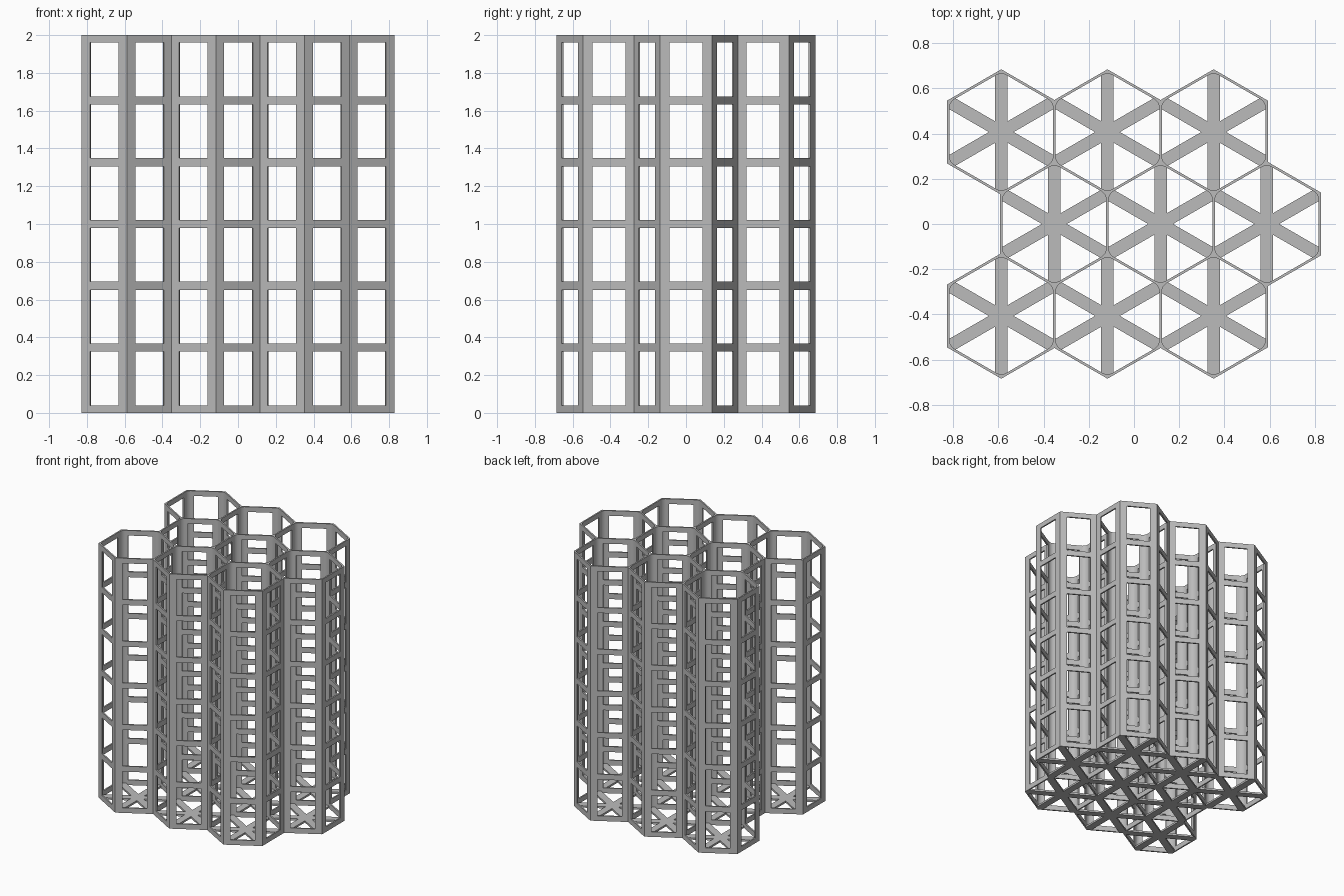
import bpy, bmesh
from math import pi, cos, sin, sqrt, tan
from mathutils import Vector

if "Cube" in bpy.data.objects:
    bpy.data.objects.remove(bpy.data.objects["Cube"], do_unlink=True)

APOTHEM, WALL = 0.2405, 0.011        # outer cell size and wall thickness
PITCH = 2 * APOTHEM - WALL           # neighbours share one wall
ROW = PITCH * sqrt(3) / 2
HALF_WINDOW, FILLET = 0.0875, 0.045
HEIGHT, END_RAIL, MID_RAIL, WINDOWS = 2.0, 0.04, 0.043, 6
ARM, FLOOR = 0.055, 0.015            # floor star

grey = bpy.data.materials.new("plain_grey")
grey.use_nodes = True
colour = (0.5, 0.5, 0.5, 1)
grey.diffuse_color = colour
grey.node_tree.nodes["Principled BSDF"].inputs["Base Color"].default_value = colour


def polar(radius, angle):
    return Vector((cos(angle), sin(angle))) * radius


def on_wall(depth, along, angle):
    """Point on a wall: distance from the cell axis, then along the wall."""
    return polar(depth, angle) + polar(along, angle + pi / 2)


def prism(bm, points, low, high):
    ring = [[bm.verts.new((p.x, p.y, z)) for p in points] for z in (low, high)]
    bm.faces.new(ring[0][::-1])
    bm.faces.new(ring[1])
    for i in range(len(points)):
        j = (i + 1) % len(points)
        bm.faces.new((ring[0][i], ring[0][j], ring[1][j], ring[1][i]))


def finish(bm, name):
    mesh = bpy.data.meshes.new(name)
    bm.to_mesh(mesh)
    bm.free()
    mesh.materials.append(grey)
    obj = bpy.data.objects.new(name, mesh)
    bpy.context.collection.objects.link(obj)


def post_profile(angle):
    """Angled post between two walls, rounded on the inside."""
    nxt, inner = angle + pi / 3, APOTHEM - WALL
    corner = angle + pi / 6
    centre = polar((inner - FILLET) / cos(pi / 6), corner)
    arc = [centre + polar(FILLET, nxt - pi / 3 * k / 6) for k in range(7)]
    return [on_wall(APOTHEM, HALF_WINDOW, angle), polar(APOTHEM / cos(pi / 6), corner),
            on_wall(APOTHEM, -HALF_WINDOW, nxt), on_wall(inner, -HALF_WINDOW, nxt),
            *arc, on_wall(inner, HALF_WINDOW, angle)]


def star_profile():
    """Six arms reaching into the cell corners."""
    reach = (APOTHEM - WALL / 2) / cos(pi / 6)
    side = reach - ARM / 2 * tan(pi / 6)
    points = []
    for k in range(6):
        a = pi / 6 + k * pi / 3
        points += [on_wall(side, -ARM / 2, a), polar(reach, a),
                   on_wall(side, ARM / 2, a), polar(ARM, a + pi / 6)]
    return points


# Height ranges of the horizontal rails
window = (HEIGHT - 2 * END_RAIL - (WINDOWS - 1) * MID_RAIL) / WINDOWS
levels = [(0, END_RAIL), (HEIGHT - END_RAIL, HEIGHT)]
for k in range(WINDOWS - 1):
    low = END_RAIL + window + k * (window + MID_RAIL)
    levels.append((low, low + MID_RAIL))

# Three staggered rows of three cells
cells = [Vector(((i - 1) * PITCH + (PITCH / 4 if row == 0 else -PITCH / 4), row * ROW))
         for row in (-1, 0, 1) for i in range(3)]

built_walls = set()
for number, centre in enumerate(cells, 1):
    posts, rails, floor = bmesh.new(), bmesh.new(), bmesh.new()
    for k in range(6):
        a = k * pi / 3
        prism(posts, [centre + p for p in post_profile(a)], 0, HEIGHT)

        # Shared walls get their rails only once
        middle = centre + polar(APOTHEM - WALL / 2, a)
        key = (round(middle.x * 100), round(middle.y * 100))
        if any(abs(key[0] - x) + abs(key[1] - y) < 4 for x, y in built_walls):
            continue
        built_walls.add(key)
        section = [centre + on_wall(d, s, a) for d, s in (
            (APOTHEM, -HALF_WINDOW), (APOTHEM, HALF_WINDOW),
            (APOTHEM - WALL, HALF_WINDOW), (APOTHEM - WALL, -HALF_WINDOW))]
        for low, high in levels:
            prism(rails, section, low, high)

    prism(floor, [centre + p for p in star_profile()], 0, FLOOR)
    finish(posts, f"corner_posts_{number}")
    finish(rails, f"window_rails_{number}")
    finish(floor, f"floor_star_{number}")
